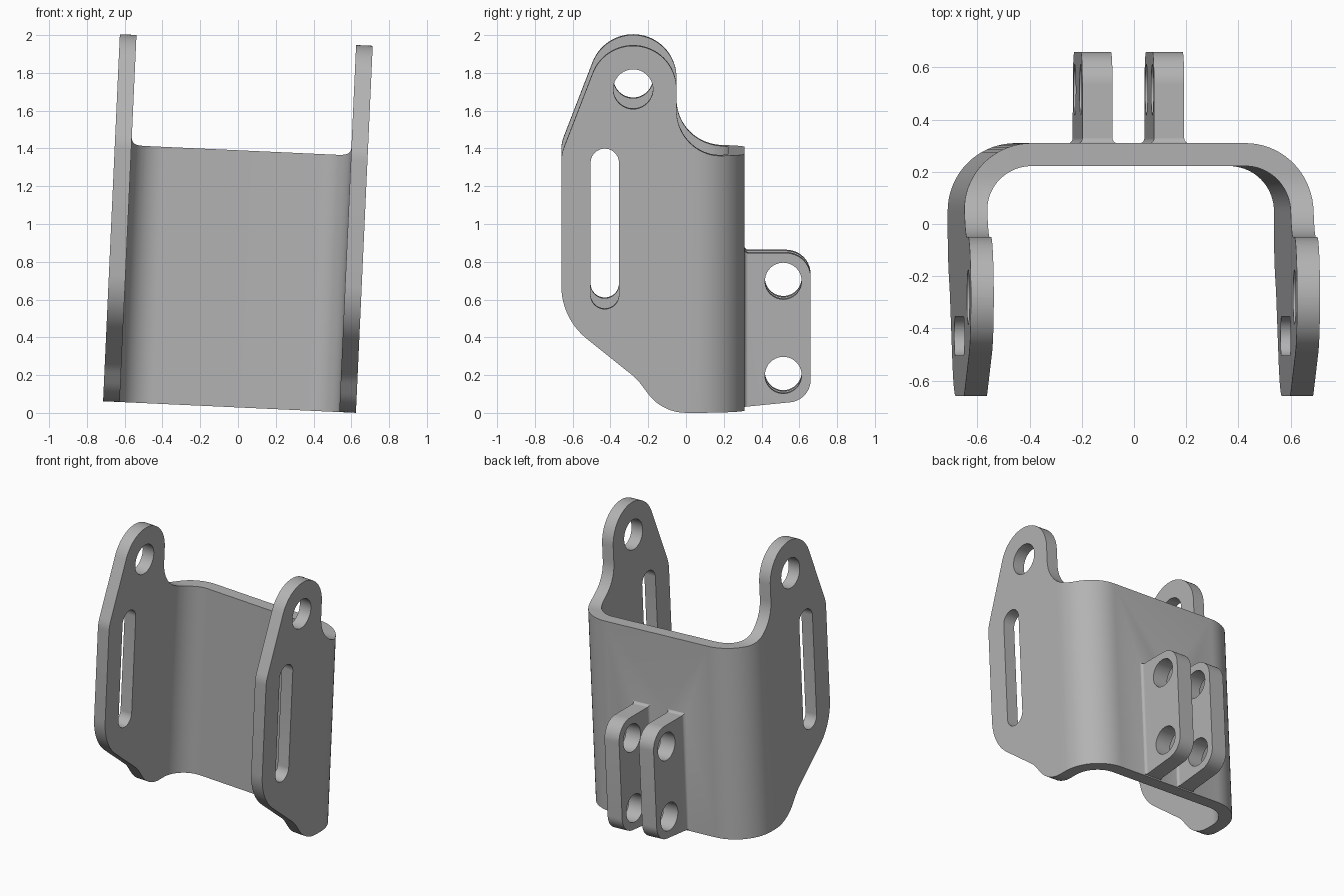
import bpy, bmesh, math
from mathutils import Vector

if "Cube" in bpy.data.objects:
    bpy.data.objects.remove(bpy.data.objects["Cube"], do_unlink=True)

metal = bpy.data.materials.new("grey_metal")
metal.use_nodes = True
GREY = (0.45, 0.45, 0.45, 1)
metal.diffuse_color = GREY
metal.node_tree.nodes["Principled BSDF"].inputs["Base Color"].default_value = GREY


def rounded(corners):
    """Outline through (a, b, radius) corners, each replaced by a tangent arc."""
    out = []
    n = len(corners)
    for i, (a, b, r) in enumerate(corners):
        p = Vector((a, b))
        if not r:
            out.append(p)
            continue
        u = (Vector(corners[i - 1][:2]) - p).normalized()
        v = (Vector(corners[(i + 1) % n][:2]) - p).normalized()
        half = u.angle(v) / 2
        centre = p + (u + v).normalized() * (r / math.sin(half))
        start = p + u * (r / math.tan(half)) - centre
        end = p + v * (r / math.tan(half)) - centre
        sweep = math.atan2(start.cross(end), start.dot(end))
        steps = max(3, math.ceil(abs(sweep) / math.radians(5)))
        for k in range(steps + 1):
            t = sweep * k / steps
            c, s = math.cos(t), math.sin(t)
            out.append(centre + Vector((start.x * c - start.y * s, start.x * s + start.y * c)))
    return out


def prism(name, outline, axis, low, high):
    """Extrude an outline: (y, z) along x, or (x, y) along z."""
    bm = bmesh.new()
    rings = []
    for h in (low, high):
        rings.append([bm.verts.new((h, p.x, p.y) if axis == "x" else (p.x, p.y, h)) for p in outline])
    bm.faces.new(rings[0])
    bm.faces.new(rings[1])
    n = len(outline)
    for i in range(n):
        j = (i + 1) % n
        bm.faces.new((rings[0][i], rings[0][j], rings[1][j], rings[1][i]))
    bmesh.ops.recalc_face_normals(bm, faces=bm.faces)
    mesh = bpy.data.meshes.new(name)
    bm.to_mesh(mesh)
    bm.free()
    mesh.materials.append(metal)
    obj = bpy.data.objects.new(name, mesh)
    bpy.context.collection.objects.link(obj)
    return obj


def combine(obj, other, operation):
    """Apply a boolean and discard the second object."""
    mod = obj.modifiers.new(operation.lower(), "BOOLEAN")
    mod.operation, mod.solver, mod.object = operation, "EXACT", other
    bpy.context.view_layer.objects.active = obj
    bpy.ops.object.modifier_apply(modifier=mod.name)
    bpy.data.objects.remove(other, do_unlink=True)


def slot(y, z_low, z_high, r):
    """Cutter along x: a round hole, or a slot when the heights differ."""
    pts = []
    for z, first in ((z_high, 0), (z_low, math.pi)):
        for k in range(32):
            t = first + math.pi * k / 32
            pts.append(Vector((y + r * math.cos(t), z + r * math.sin(t))))
    return prism("cutter", pts, "x", -1, 1)


# Bent sheet: a U in plan, trimmed by the side profile
W, T, BACK, R = 0.67, 0.088, 0.31, 0.26
inner, front = W - T, -0.8
bracket = prism("bracket", rounded([
    (-W, front, 0), (-W, BACK, R), (W, BACK, R), (W, front, 0),
    (inner, front, 0), (inner, BACK - T, R - T), (-inner, BACK - T, R - T), (-inner, front, 0)]),
    "z", -0.2, 2.2)
side = prism("side_profile", rounded([
    (-0.66, 1.37, 0.2), (-0.438, 1.945, 0.23), (-0.05, 1.945, 0.23), (-0.05, 1.36, 0.24),
    (0.6, 1.36, 0), (0.6, 0, 0), (-0.125, 0, 0.25), (-0.26, 0.18, 0.25), (-0.66, 0.5, 0.36)]),
    "x", -1, 1)
combine(bracket, side, "INTERSECT")

# Pivot holes and long slots through both arms
combine(bracket, slot(-0.28, 1.715, 1.715, 0.105), "DIFFERENCE")
combine(bracket, slot(-0.43, 0.625, 1.325, 0.075), "DIFFERENCE")

# Pair of drilled lugs on the back, flared where they meet the sheet
for name, x in (("right_lug", -0.133), ("left_lug", 0.142)):
    h, flare, root = 0.058, 0.1, 0.309
    lug = prism(name, rounded([
        (x - h, 0.66, 0), (x + h, 0.66, 0), (x + h, root, 0.02), (x + flare, root, 0),
        (x + flare, 0.25, 0), (x - flare, 0.25, 0), (x - flare, root, 0), (x - h, root, 0.02)]),
        "z", -0.2, 1.1)
    lug_side = prism("lug_profile", rounded([
        (0.26, 0.9, 0), (0.307, 0.9, 0), (0.307, 0.825, 0.025), (0.66, 0.825, 0.13),
        (0.66, 0.045, 0.12), (0.307, 0.01, 0), (0.26, 0.01, 0)]), "x", -1, 1)
    combine(lug, lug_side, "INTERSECT")
    for z in (0.178, 0.677):
        combine(lug, slot(0.515, z, z, 0.097), "DIFFERENCE")
    combine(bracket, lug, "UNION")

# Lean the whole bracket slightly sideways
bracket.rotation_euler.y = math.radians(2.62)
bracket.location = (-0.045, 0, 0.031)
bpy.ops.object.select_all(action="DESELECT")
bracket.select_set(True)
bpy.context.view_layer.objects.active = bracket
bpy.ops.object.shade_smooth_by_angle(angle=math.radians(30))
